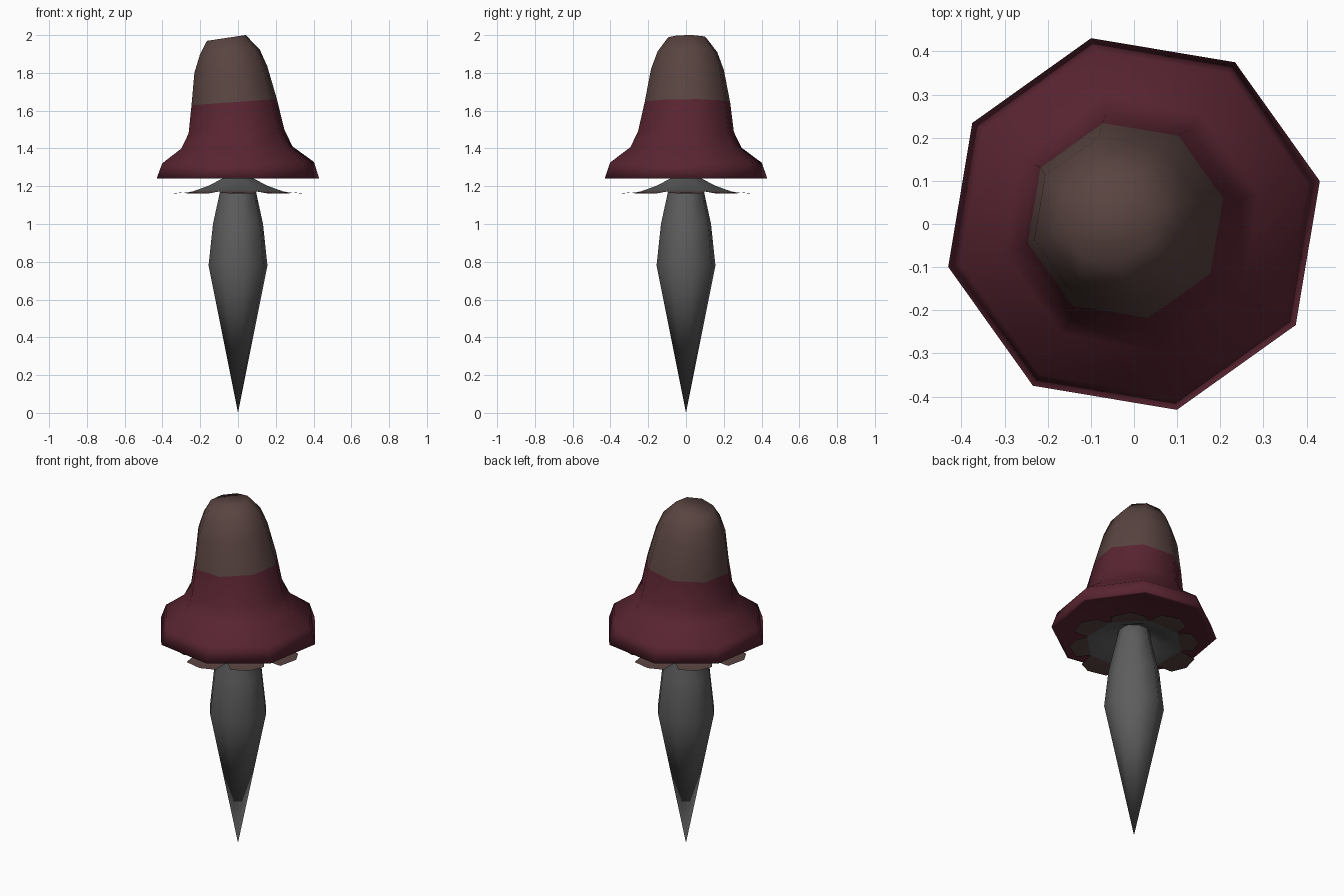
import bpy, bmesh
from math import sin, cos, radians, pi

cube = bpy.data.objects.get("Cube")
if cube:
    bpy.data.objects.remove(cube, do_unlink=True)

SIDES = 8
PHASE = radians(13)


def material(name, colour):
    mat = bpy.data.materials.new(name)
    mat.use_nodes = True
    mat.diffuse_color = (*colour, 1)
    mat.node_tree.nodes["Principled BSDF"].inputs["Base Color"].default_value = (*colour, 1)
    return mat


maroon = material("maroon", (0.1, 0.018, 0.031))
brown = material("brown", (0.1, 0.058, 0.053))
grey = material("grey", (0.11, 0.11, 0.11))


def ring(bm, r, z, cx=0, cy=0, tilt=0, phase=PHASE):
    """An octagonal ring, tilted so that it rises towards +x."""
    verts = []
    for i in range(SIDES):
        a = phase + 2 * pi * i / SIDES
        x = r * cos(a)
        verts.append(bm.verts.new((cx + x, cy + r * sin(a), z + tilt * x)))
    return verts


def bridge(bm, low, high, index=0):
    for i in range(SIDES):
        j = (i + 1) % SIDES
        bm.faces.new((low[i], low[j], high[j], high[i])).material_index = index


def finish(bm, name, mats, recalc=True):
    if recalc:
        bmesh.ops.recalc_face_normals(bm, faces=bm.faces)
    mesh = bpy.data.meshes.new(name)
    bm.to_mesh(mesh)
    bm.free()
    for mat in mats:
        mesh.materials.append(mat)
    for poly in mesh.polygons:
        poly.use_smooth = True
    obj = bpy.data.objects.new(name, mesh)
    bpy.context.collection.objects.link(obj)
    return obj


# Cap: hollow underside, flared rim, leaning crown with a brown top
bm = bmesh.new()
profile = [  # radius, height, centre x, tilt
    (0.08, 1.30, 0, 0), (0.34, 1.27, 0, 0), (0.425, 1.24, 0, 0),
    (0.442, 1.24, 0, 0), (0.412, 1.325, 0, 0.01), (0.302, 1.405, -0.006, 0.02),
    (0.26, 1.49, -0.008, 0.04), (0.232, 1.645, -0.02, 0.07),
    (0.198, 1.818, -0.038, 0.09), (0.162, 1.912, -0.043, 0.08),
    (0.105, 1.985, -0.062, 0.15)]
rings = [ring(bm, r, z, cx, 0.008 if z > 1.6 else 0, tilt) for r, z, cx, tilt in profile]
for k in range(len(rings) - 1):
    bridge(bm, rings[k], rings[k + 1], int(profile[k][1] > 1.6))
bm.faces.new(rings[-1]).material_index = 1
bm.faces.new(rings[0][::-1])
finish(bm, "cap", [maroon, brown])

# Stem: tapers from a bulge down to a point
bm = bmesh.new()
stem = [ring(bm, r, z) for r, z in
        ((0.16, 0.78), (0.136, 1.0), (0.098, 1.17), (0.075, 1.3))]
for low, high in zip(stem, stem[1:]):
    bridge(bm, low, high)
tip = bm.verts.new((0, 0, 0))
for i in range(SIDES):
    bm.faces.new((tip, stem[0][(i + 1) % SIDES], stem[0][i]))
bm.faces.new(stem[-1])
finish(bm, "stem", [grey])

# Skirt: a grey collar around the stem, flaring into brown petals
bm = bmesh.new()
half = pi / SIDES
collar = [ring(bm, r, z, phase=half) for r, z in
          ((0.26, 1.172), (0.17, 1.202), (0.07, 1.25))]
for low, high in zip(collar, collar[1:]):
    bridge(bm, low, high)
for i in range(SIDES):
    a = 2 * half * (i + 1)
    reach = 0.37 if i % 2 else 0.345

    def point(r, side, z):
        return bm.verts.new((r * cos(a) - side * sin(a), r * sin(a) + side * cos(a), z))

    left, right = collar[0][(i + 1) % SIDES], collar[0][i]
    outer = [point(reach - 0.03, -0.095, 1.163), point(reach, 0.01, 1.167),
             point(reach - 0.04, 0.085, 1.162)]
    bm.faces.new((right, *outer, left)).material_index = 1
finish(bm, "skirt", [grey, brown], recalc=False)
